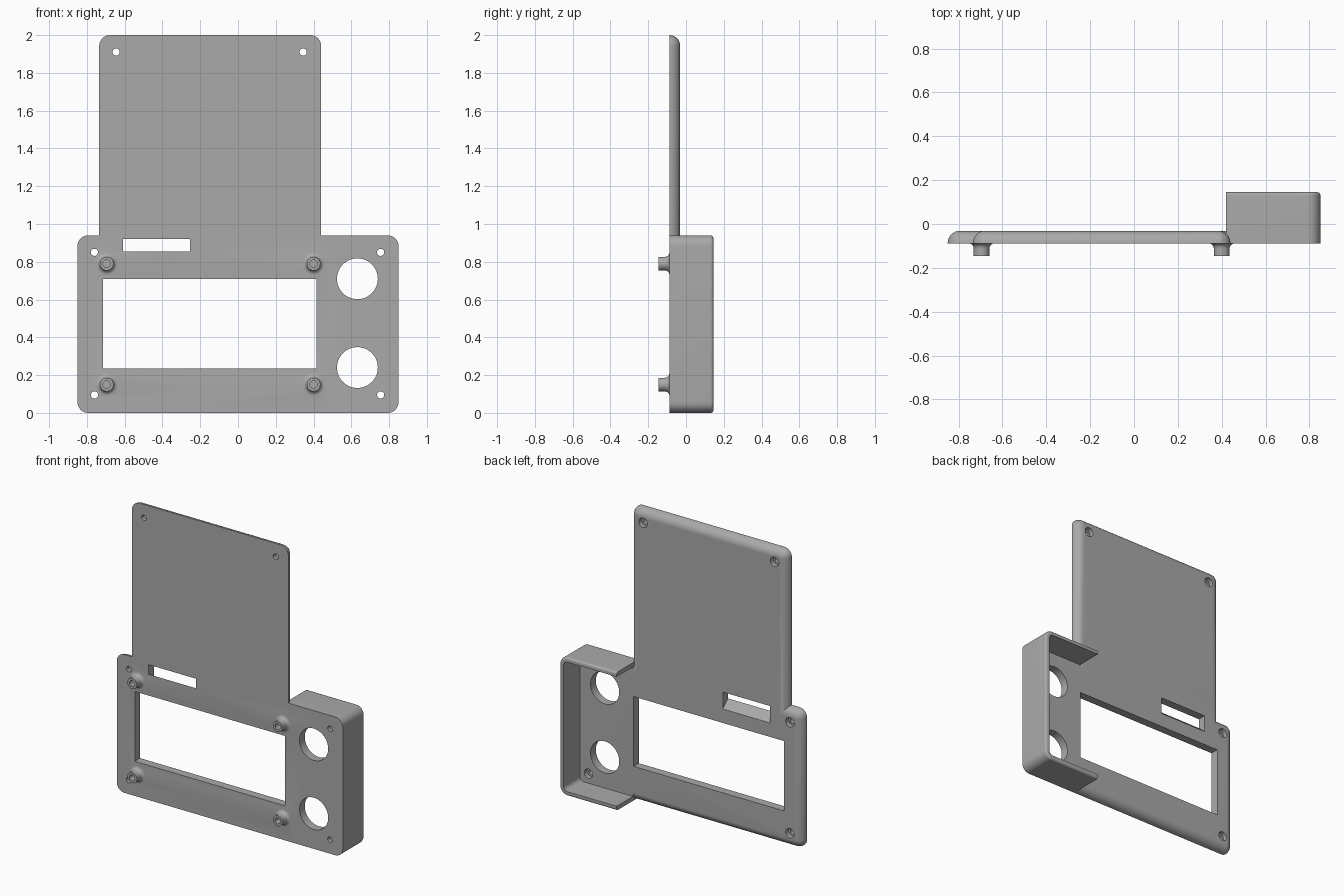
import bpy, bmesh
from math import sin, cos, pi

if "Cube" in bpy.data.objects:
    bpy.data.objects.remove(bpy.data.objects["Cube"], do_unlink=True)

FRONT, BACK, RIM = -0.088, -0.031, 0.057

grey = bpy.data.materials.new("plain grey")
grey.use_nodes = True
grey.diffuse_color = (0.4, 0.4, 0.4, 1)
grey.node_tree.nodes["Principled BSDF"].inputs["Base Color"].default_value = (0.4, 0.4, 0.4, 1)


def loft(name, rings):
    """Closed solid through rings of equal point count."""
    bm = bmesh.new()
    loops = [[bm.verts.new(p) for p in ring] for ring in rings]
    n = len(loops[0])
    for a, b in zip(loops, loops[1:]):
        for i in range(n):
            j = (i + 1) % n
            bm.faces.new((a[i], a[j], b[j], b[i]))
    bm.faces.new(loops[0])
    bm.faces.new(loops[-1])
    bmesh.ops.recalc_face_normals(bm, faces=bm.faces)
    mesh = bpy.data.meshes.new(name)
    bm.to_mesh(mesh)
    bm.free()
    obj = bpy.data.objects.new(name, mesh)
    bpy.context.collection.objects.link(obj)
    mesh.materials.append(grey)
    return obj


def outline(x0, x1, z0, z1, y, r, inset=0.0, steps=8):
    """Rounded rectangle; the inset shrinks it towards its corner centres."""
    pts = []
    corners = ((x1 - r, z1 - r), (x0 + r, z1 - r), (x0 + r, z0 + r), (x1 - r, z0 + r))
    for k, (cx, cz) in enumerate(corners):
        for s in range(steps + 1):
            a = (k + s / steps) * pi / 2
            pts.append((cx + (r - inset) * cos(a), y, cz + (r - inset) * sin(a)))
    return pts


def slab(name, x0, x1, z0, z1, y0, y1, r, rim, steps=8):
    """Rounded panel with a sharp front edge and a rounded back edge."""
    rings = [outline(x0, x1, z0, z1, y0, r)]
    for s in range(steps + 1):
        a = s / steps * pi / 2
        rings.append(outline(x0, x1, z0, z1, y1 - rim + rim * sin(a), r,
                             rim * (1 - cos(a)) * 0.98))
    return loft(name, rings)


def block(name, x0, x1, y0, y1, z0, z1, drop=0.0):
    """Box; the drop lowers the bottom edge at the back."""
    def ring(y, low):
        return [(x0, y, low), (x1, y, low), (x1, y, z1), (x0, y, z1)]
    return loft(name, [ring(y0, z0), ring(y1, z0 - drop)])


def lathe(name, x, z, profile, n=32):
    """Solid turned about a front-to-back axis from (radius, y) pairs."""
    return loft(name, [[(x + r * cos(2 * pi * i / n), y, z + r * sin(2 * pi * i / n))
                        for i in range(n)] for r, y in profile])


def combine(target, tool, operation):
    mod = target.modifiers.new(operation, 'BOOLEAN')
    mod.operation, mod.solver, mod.object = operation, 'EXACT', tool
    bpy.context.view_layer.objects.active = target
    bpy.ops.object.modifier_apply(modifier=mod.name)
    bpy.data.objects.remove(tool, do_unlink=True)


# Lower and upper panels
panel = slab("mounting_panel", -0.85, 0.85, 0, 0.94, FRONT, BACK, RIM, RIM)
combine(panel, slab("upper_panel", -0.735, 0.44, 0.75, 2, FRONT, BACK, RIM, RIM), 'UNION')

# Side housing, open at the back and towards the middle
housing = slab("side_housing", 0.2, 0.85, 0, 0.94, FRONT, 0.145, RIM, 0.015)
combine(housing, slab("cavity", 0.1, 0.82, 0.03, 0.91, BACK, 0.3, 0.03, 0.01), 'DIFFERENCE')
combine(housing, block("trim", 0, 0.42, -0.3, 0.3, -0.2, 1.2), 'DIFFERENCE')
combine(panel, housing, 'UNION')

# Display window and the slot with its sloped sill
combine(panel, block("window", -0.715, 0.415, -0.2, 0.2, 0.235, 0.71), 'DIFFERENCE')
combine(panel, block("slot", -0.61, -0.255, -0.2, 0.1, 0.855, 0.92), 'DIFFERENCE')
combine(panel, block("sill", -0.61, -0.255, FRONT, 0.026, 0.855, 0.92, 0.1), 'DIFFERENCE')

# Round openings in the housing
for z in (0.71, 0.24):
    combine(panel, lathe("opening", 0.632, z, [(0.108, -0.2), (0.108, 0.05)], 64), 'DIFFERENCE')

# Screw holes, counterbored from the back
screws = [(x, z) for x in (-0.76, 0.755) for z in (0.095, 0.85)] + [(-0.645, 1.91), (0.345, 1.91)]
for x, z in screws:
    combine(panel, lathe("screw_hole", x, z, [(0.019, -0.2), (0.019, -0.062),
                                              (0.032, -0.062), (0.032, 0.05)]), 'DIFFERENCE')

# Hollow standoffs with a filleted foot
for x in (-0.695, 0.4):
    for z in (0.15, 0.79):
        foot = [(0.06 - 0.024 * sin(a), FRONT - 0.024 * (1 - cos(a)))
                for a in (k * pi / 12 for k in range(7))]
        post = lathe("standoff", x, z, [(0.06, -0.06)] + foot
                     + [(0.036, -0.145), (0.02, -0.145), (0.02, -0.09)])
        combine(panel, post, 'UNION')

# Smooth the round edges, keep the corners crisp
bpy.ops.object.select_all(action='DESELECT')
panel.select_set(True)
bpy.context.view_layer.objects.active = panel
bpy.ops.object.shade_smooth_by_angle(angle=0.5)
